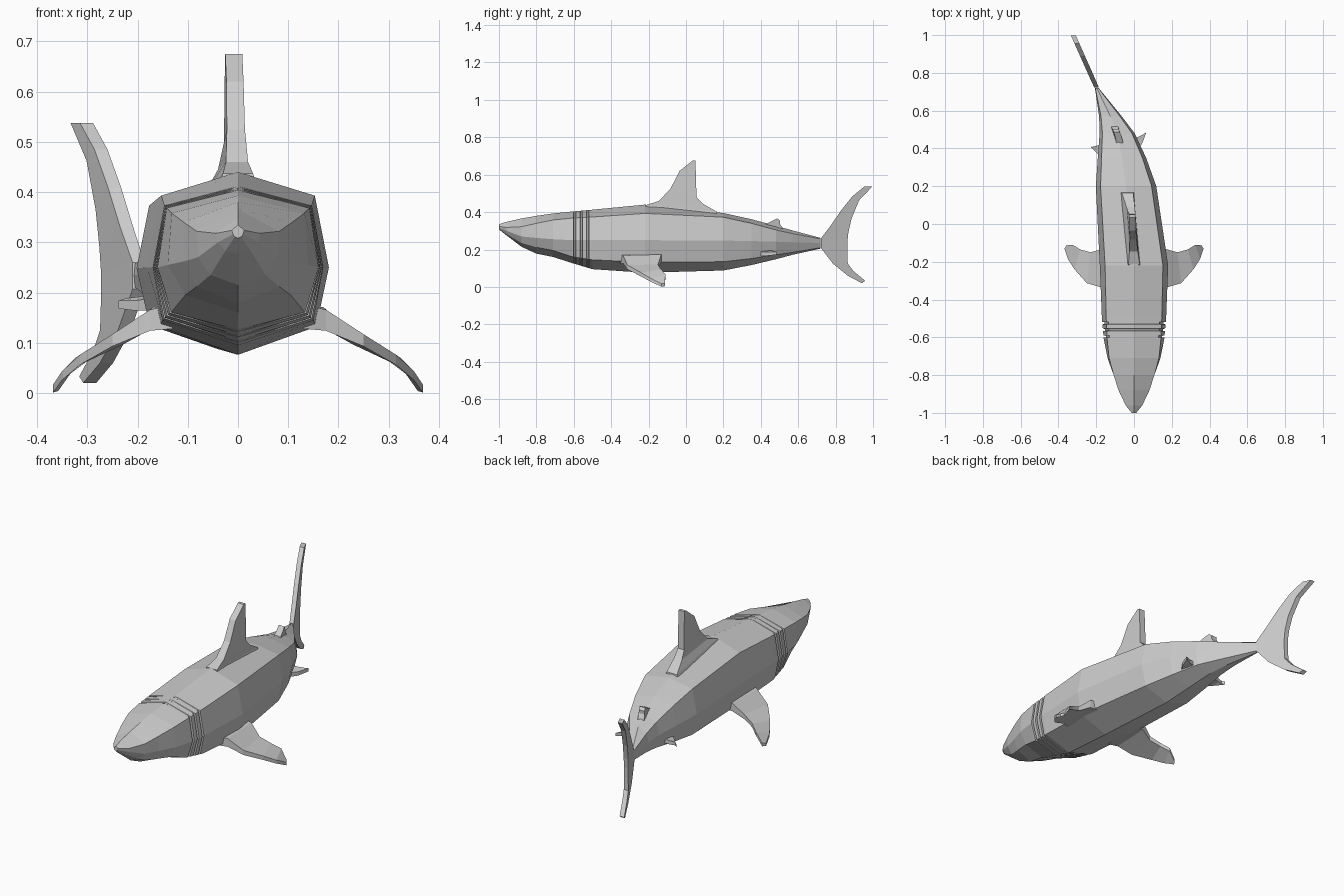
import bpy, bmesh

# Sideways bend of the spine: (y, x)
BEND = [(-1, 0), (-0.2, 0), (0.05, -0.009), (0.2, -0.042), (0.45, -0.078),
        (0.55, -0.115), (0.72, -0.197), (1.0, -0.322)]


def bend(y):
    for (y0, x0), (y1, x1) in zip(BEND, BEND[1:]):
        if y <= y1:
            return x0 + (x1 - x0) * (y - y0) / (y1 - y0)
    return BEND[-1][1]


def loft(name, rings):
    """Join rings of equal point count into one closed, flat-shaded mesh."""
    bm = bmesh.new()
    rows = [[bm.verts.new(p) for p in ring] for ring in rings]
    n = len(rows[0])
    for a, b in zip(rows, rows[1:]):
        for i in range(n):
            j = (i + 1) % n
            bm.faces.new((a[i], a[j], b[j], b[i]))
    bm.faces.new(rows[0])
    bm.faces.new(rows[-1])
    bmesh.ops.recalc_face_normals(bm, faces=bm.faces)
    mesh = bpy.data.meshes.new(name)
    bm.to_mesh(mesh)
    bm.free()
    obj = bpy.data.objects.new(name, mesh)
    bpy.context.collection.objects.link(obj)
    return obj


def upright_fin(name, sections):
    """Sections: leading y, z, trailing y, z, half thickness; follows the bend."""
    rings = []
    for y0, z0, y1, z1, h in sections:
        rings.append([(bend(y0) - h, y0, z0), (bend(y0) + h, y0, z0),
                      (bend(y1) + h, y1, z1), (bend(y1) - h, y1, z1)])
    return loft(name, rings)


def side_fin(name, sections, side=1):
    """Sections: leading x, y, z, trailing x, y, z, half thickness."""
    rings = []
    for x0, y0, z0, x1, y1, z1, h in sections:
        rings.append([(side * x0, y0, z0 - h), (side * x0, y0, z0 + h),
                      (side * x1, y1, z1 + h), (side * x1, y1, z1 - h)])
    return loft(name, rings)


# Body: y, top z, shoulder x z, flank x z, belly edge x z, bottom z
BODY = [
    (-1.00, .335, .012, .324, .010, .316, .006, .311, .308),
    (-0.96, .348, .044, .318, .040, .300, .025, .283, .276),
    (-0.88, .366, .082, .322, .080, .270, .055, .235, .215),
    (-0.80, .380, .108, .340, .108, .262, .082, .212, .178),
    (-0.71, .393, .132, .358, .140, .255, .105, .195, .160),
    (-0.61, .403, .142, .368, .160, .250, .132, .162, .128),
    (-0.50, .413, .147, .374, .170, .250, .150, .145, .095),
    (-0.22, .440, .153, .393, .181, .250, .156, .132, .076),
    (0.20, .395, .135, .373, .160, .248, .134, .135, .088),
    (0.35, .362, .108, .340, .128, .245, .106, .152, .117),
    (0.48, .327, .078, .305, .093, .242, .076, .172, .148),
    (0.57, .302, .050, .285, .060, .239, .048, .185, .172),
    (0.72, .262, .008, .257, .010, .235, .008, .210, .205)]


def body_ring(s, inset=0):
    y, top, xs, zs, xm, zm, xl, zl, bot = s
    c = bend(y)
    right = [(xs - inset, zs), (xm - inset, zm), (xl - inset, zl)]
    return ([(c, y, top)] + [(c + x, y, z) for x, z in right] + [(c, y, bot)]
            + [(c - x, y, z) for x, z in reversed(right)])


rings = []
for s, nxt in zip(BODY, BODY[1:] + [None]):
    rings.append(body_ring(s))
    if s[0] == -0.61:  # three gill slits as narrow grooves
        for g in (-0.595, -0.56, -0.525):
            for dy, inset in ((-.006, 0), (-.005, .012), (.005, .012), (.006, 0)):
                t = (g + dy - s[0]) / (nxt[0] - s[0])
                rings.append(body_ring([a + (b - a) * t for a, b in zip(s, nxt)], inset))
loft("body", rings)

# Dorsal fins
upright_fin("dorsal_fin", [
    (-.22, .405, .17, .375, .040), (-.215, .437, .165, .402, .030),
    (-.145, .46, .09, .445, .022), (-.083, .525, .056, .48, .018),
    (-.035, .62, .053, .60, .017), (.035, .675, .05, .675, .017)])
upright_fin("rear_dorsal_fin", [
    (.42, .315, .52, .295, .019), (.43, .338, .515, .318, .018),
    (.465, .355, .502, .338, .017), (.488, .366, .502, .355, .016)])

# Tail fin, from upper tip to lower tip
upright_fin("tail_fin", [
    (.955, .538, .997, .538, .013), (.89, .485, .925, .462, .013),
    (.83, .41, .885, .365, .013), (.775, .33, .868, .29, .013),
    (.722, .26, .863, .24, .012), (.722, .207, .863, .19, .012),
    (.785, .125, .865, .125, .013), (.865, .06, .895, .085, .013),
    (.94, .02, .958, .033, .013)])

# Pectoral fins
PECTORAL = [
    (.13, -.355, .152, .13, -.13, .152, .024),
    (.175, -.335, .145, .17, -.133, .150, .021),
    (.25, -.313, .105, .23, -.15, .108, .012),
    (.315, -.24, .066, .285, -.135, .085, .010),
    (.35, -.185, .035, .325, -.11, .060, .009),
    (.368, -.13, .009, .358, -.113, .012, .008)]
side_fin("right_pectoral_fin", PECTORAL)
side_fin("left_pectoral_fin", PECTORAL, -1)

# Pelvic fins, turned with the bend of the body
side_fin("right_pelvic_fin", [
    (-.02, .36, .178, -.03, .45, .186, .011), (.02, .39, .178, -.01, .455, .186, .011),
    (.045, .43, .176, .02, .46, .184, .010), (.065, .485, .180, .05, .475, .182, .008)])
side_fin("left_pelvic_fin", [
    (-.12, .34, .178, -.12, .43, .186, .012), (-.175, .355, .176, -.17, .42, .186, .012),
    (-.205, .385, .174, -.195, .415, .182, .010), (-.238, .418, .176, -.225, .408, .180, .008)])
